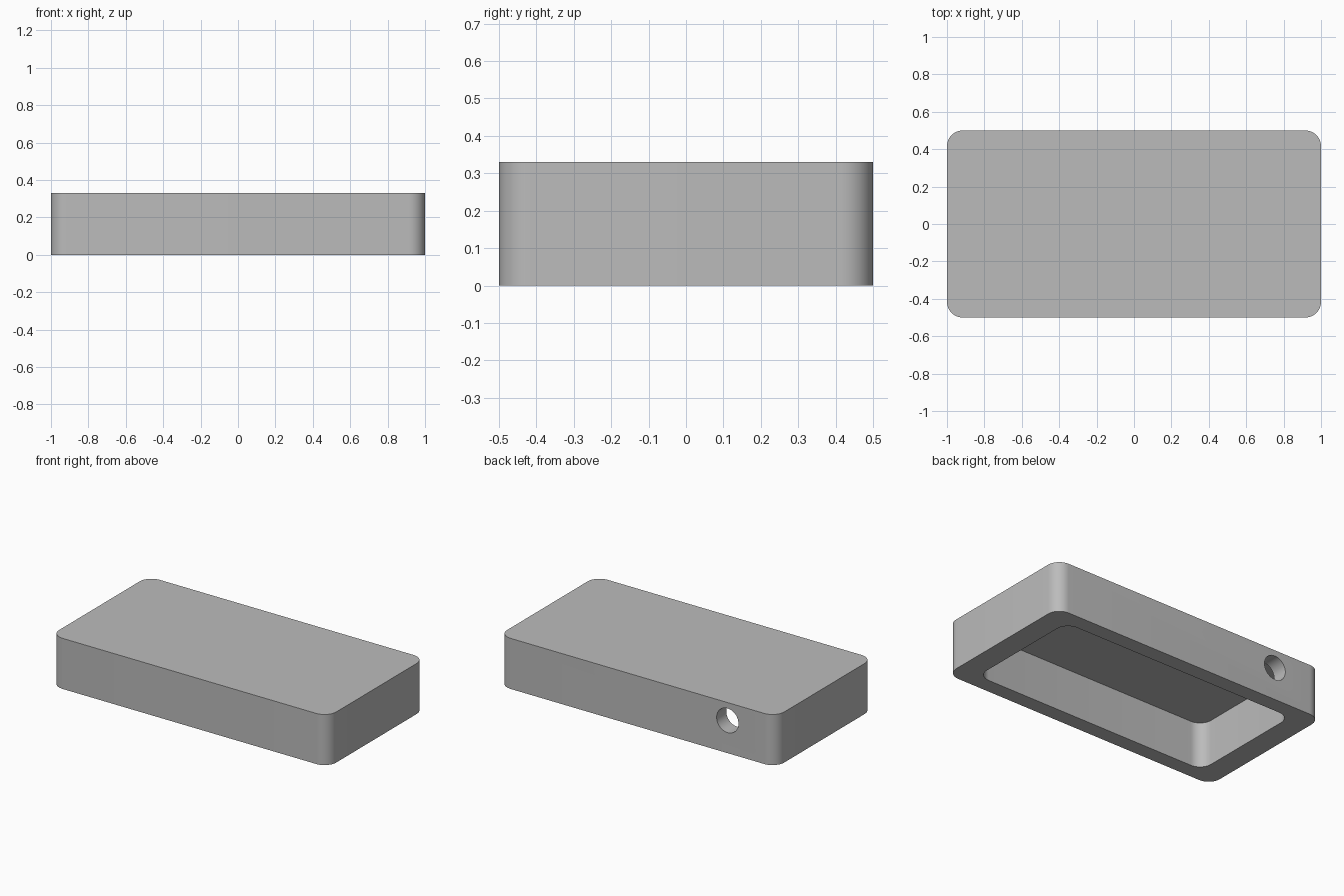
import bpy
import bmesh
import math
from mathutils import Matrix, Vector

default = bpy.data.objects.get("Cube")
if default:
    bpy.data.objects.remove(default, do_unlink=True)

grey = bpy.data.materials.new("matte grey")
grey.use_nodes = True
colour = (0.5, 0.5, 0.5, 1)
grey.diffuse_color = colour
grey.node_tree.nodes["Principled BSDF"].inputs["Base Color"].default_value = colour


def finish(bm, name):
    mesh = bpy.data.meshes.new(name)
    bm.to_mesh(mesh)
    bm.free()
    mesh.materials.append(grey)
    obj = bpy.data.objects.new(name, mesh)
    bpy.context.collection.objects.link(obj)
    return obj


def rounded_block(name, width, depth, bottom, top, radius):
    """Box with rounded upright edges."""
    bm = bmesh.new()
    bmesh.ops.create_cube(bm, size=1)
    bmesh.ops.scale(bm, vec=(width, depth, top - bottom), verts=bm.verts)
    bmesh.ops.translate(bm, vec=(0, 0, (top + bottom) / 2), verts=bm.verts)
    upright = [e for e in bm.edges
               if abs(e.verts[0].co.z - e.verts[1].co.z) > 0.01]
    bmesh.ops.bevel(bm, geom=upright, offset=radius, segments=12,
                    profile=0.5, affect='EDGES')
    return finish(bm, name)


def cut(target, cutter):
    cutter.hide_render = True
    mod = target.modifiers.new("cut", 'BOOLEAN')
    mod.operation = 'DIFFERENCE'
    mod.solver = 'EXACT'
    mod.object = cutter
    bpy.context.view_layer.objects.active = target
    bpy.ops.object.modifier_apply(modifier=mod.name)
    bpy.data.objects.remove(cutter, do_unlink=True)


# Outer shell, closed on top
case = rounded_block("case_shell", 2, 1, 0, 0.33, 0.085)

# Cavity open at the bottom, with thicker end walls
cut(case, rounded_block("cavity_cutter", 1.7, 0.8, -0.1, 0.295, 0.083))

# Round port through the back wall
bm = bmesh.new()
bmesh.ops.create_cone(
    bm, cap_ends=True, segments=48, radius1=0.079, radius2=0.079, depth=0.3,
    matrix=Matrix.Translation(Vector((-0.65, 0.45, 0.213)))
    @ Matrix.Rotation(math.pi / 2, 4, 'X'))
cut(case, finish(bm, "port_cutter"))

# Smooth corners and port, crisp rims
bpy.ops.object.select_all(action='DESELECT')
case.select_set(True)
bpy.context.view_layer.objects.active = case
bpy.ops.object.shade_smooth_by_angle(angle=math.radians(30))
